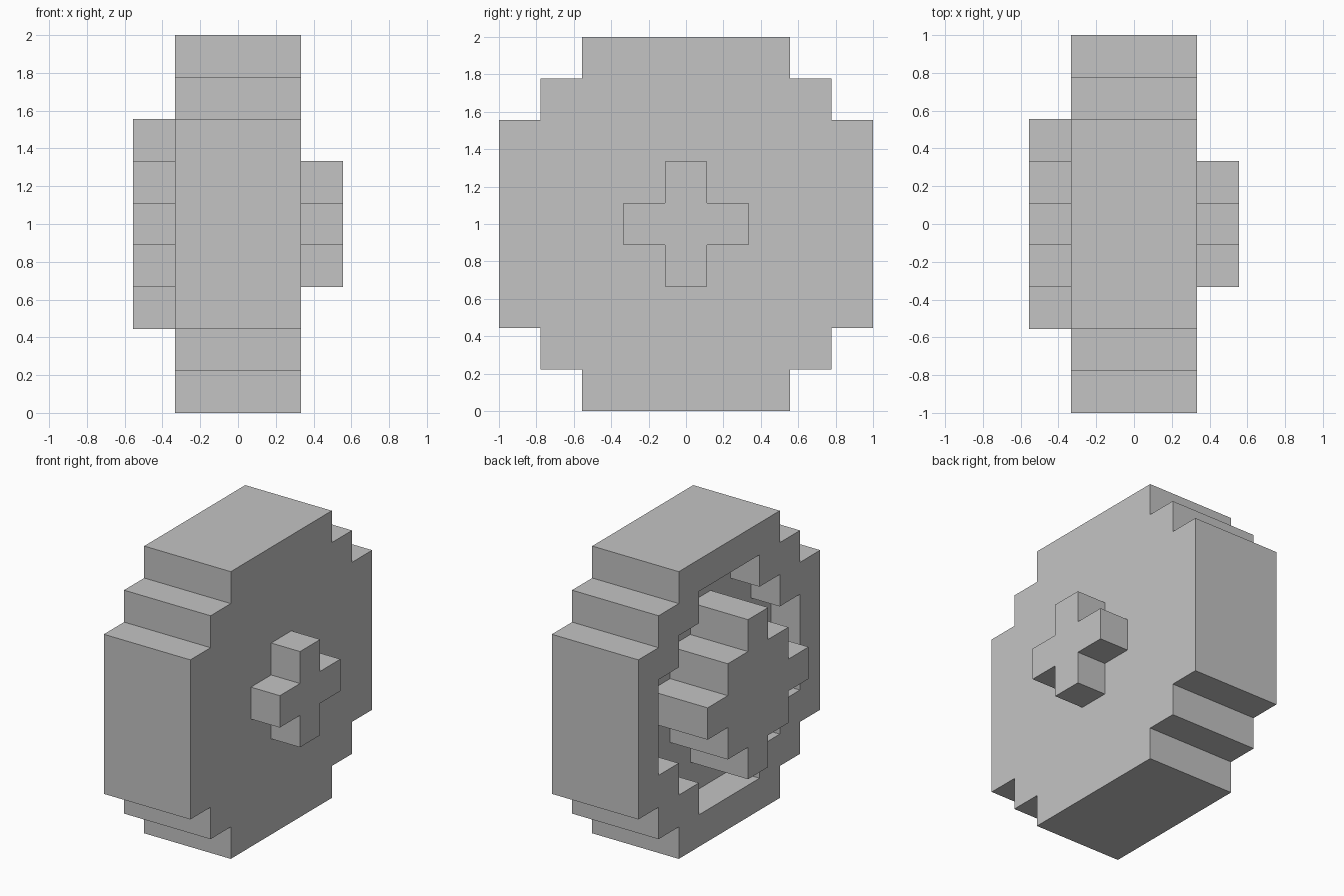
import bpy
import bmesh

UNIT = 2 / 9  # edge of one block

if "Cube" in bpy.data.objects:
    bpy.data.objects.remove(bpy.data.objects["Cube"])

# Single flat grey
grey = bpy.data.materials.new("light_grey")
colour = (0.55, 0.55, 0.55, 1)
grey.use_nodes = True
grey.diffuse_color = colour
grey.node_tree.nodes["Principled BSDF"].inputs["Base Color"].default_value = colour


def stepped_outline(top, reach):
    """Blocky round outline: half width of the top row, half overall size."""
    quarter = []
    steps = int(reach - top)
    for k in range(steps + 1):
        quarter.append((top + k, reach - k))
        if k < steps:
            quarter.append((top + k, reach - k - 1))
    points = []
    for _ in range(4):
        points += quarter
        quarter = [(z, -y) for y, z in quarter]
    return points


def stepped_disc(name, top, reach, x_start, x_end):
    """Extrude a blocky round outline along x, in block units."""
    bm = bmesh.new()
    verts = [bm.verts.new((x_start * UNIT, y * UNIT, z * UNIT + 1))
             for y, z in stepped_outline(top, reach)]
    face = bm.faces.new(verts)
    extruded = bmesh.ops.extrude_face_region(bm, geom=[face], use_keep_orig=True)
    moved = [g for g in extruded["geom"] if isinstance(g, bmesh.types.BMVert)]
    bmesh.ops.translate(bm, verts=moved, vec=((x_end - x_start) * UNIT, 0, 0))
    bmesh.ops.recalc_face_normals(bm, faces=bm.faces)
    mesh = bpy.data.meshes.new(name)
    bm.to_mesh(mesh)
    bm.free()
    mesh.materials.append(grey)
    obj = bpy.data.objects.new(name, mesh)
    bpy.context.collection.objects.link(obj)
    return obj


# Wheel body with a one-block recess on its -x side
tyre = stepped_disc("tyre", 2.5, 4.5, -1.5, 1.5)
recess = stepped_disc("recess_cutter", 1.5, 3.5, -2, -0.5)
recess.hide_render = True
cut = tyre.modifiers.new("recess", "BOOLEAN")
cut.operation = "DIFFERENCE"
cut.solver = "EXACT"
cut.object = recess
bpy.context.view_layer.update()
depsgraph = bpy.context.evaluated_depsgraph_get()
carved = bpy.data.meshes.new_from_object(tyre.evaluated_get(depsgraph))
tyre.modifiers.clear()
tyre.data = carved
bpy.data.objects.remove(recess)

# Diamond hub standing out of the recess, and cross-shaped axle end opposite
stepped_disc("hub", 0.5, 2.5, -2.5, 0)
stepped_disc("axle_end", 0.5, 1.5, 1, 2.5)
